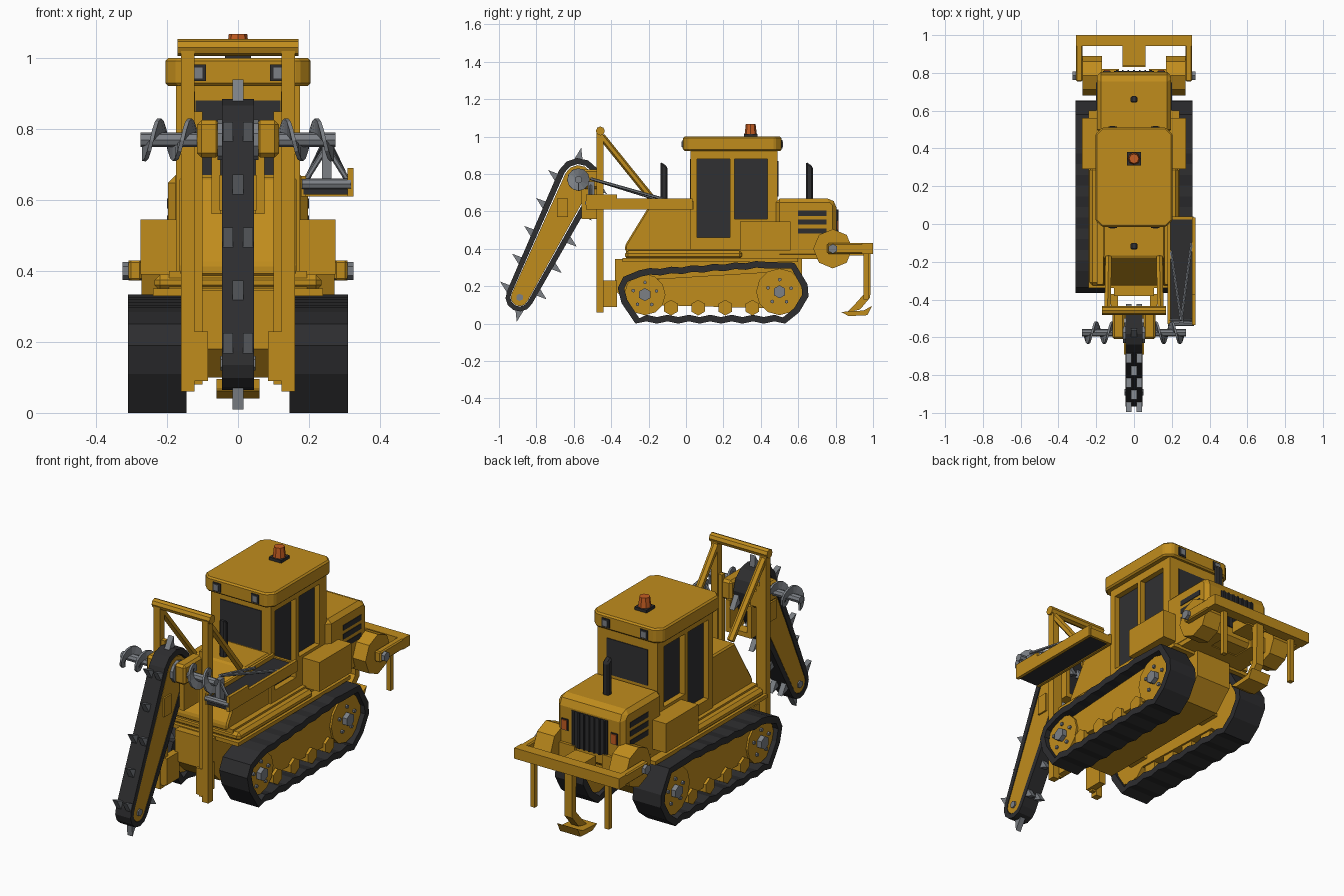
import bpy, bmesh, math
from mathutils import Vector

cube = bpy.data.objects.get("Cube")
if cube:
    bpy.data.objects.remove(cube, do_unlink=True)


def material(name, rgb):
    m = bpy.data.materials.new(name)
    m.use_nodes = True
    m.diffuse_color = (*rgb, 1)
    m.node_tree.nodes["Principled BSDF"].inputs["Base Color"].default_value = (*rgb, 1)
    return m


YELLOW = material("machine yellow", (0.53, 0.265, 0.012))
RUBBER = material("black rubber", (0.026, 0.026, 0.028))
GLASS = material("dark glass", (0.03, 0.03, 0.032))
STEEL = material("grey steel", (0.2, 0.215, 0.235))
ORANGE = material("beacon orange", (0.56, 0.11, 0.016))


def finish(name, bm, mat, bevel=0):
    bmesh.ops.recalc_face_normals(bm, faces=bm.faces)
    me = bpy.data.meshes.new(name)
    bm.to_mesh(me)
    bm.free()
    me.materials.append(mat)
    ob = bpy.data.objects.new(name, me)
    bpy.context.collection.objects.link(ob)
    if bevel:
        mod = ob.modifiers.new("chamfer", 'BEVEL')
        mod.width, mod.segments = bevel, 1
    return ob


def prism(name, pts, x0, x1, mat, bevel=0, corner=0):
    """Side profile of (y, z) points extruded across x; corner chamfers upright edges."""
    bm = bmesh.new()
    face = bm.faces.new([bm.verts.new((x0, y, z)) for y, z in pts])
    ext = bmesh.ops.extrude_face_region(bm, geom=[face])["geom"]
    bmesh.ops.translate(bm, vec=(x1 - x0, 0, 0),
                        verts=[v for v in ext if isinstance(v, bmesh.types.BMVert)])
    if corner:
        upright = [e for e in bm.edges if abs(e.verts[0].co.z - e.verts[1].co.z) > 0.01]
        bmesh.ops.bevel(bm, geom=upright, offset=corner, segments=1, affect='EDGES')
    return finish(name, bm, mat, bevel)


def box(name, x, y, z, mat=YELLOW, bevel=0, corner=0):
    pts = [(y[0], z[0]), (y[1], z[0]), (y[1], z[1]), (y[0], z[1])]
    return prism(name, pts, x[0], x[1], mat, bevel, corner)


def pair(name, x, y, z, mat=YELLOW, bevel=0):
    for s, side in ((1, "left"), (-1, "right")):
        box(f"{side}_{name}", (s * x[0], s * x[1]), y, z, mat, bevel)


def rod(name, a, b, r, mat, n=8, r2=None):
    a, b = Vector(a), Vector(b)
    bm = bmesh.new()
    bmesh.ops.create_cone(bm, cap_ends=True, segments=n, radius1=r,
                          radius2=r if r2 is None else r2, depth=(b - a).length)
    rot = (b - a).to_track_quat('Z', 'Y').to_matrix()
    bmesh.ops.rotate(bm, verts=bm.verts, matrix=rot)
    bmesh.ops.translate(bm, verts=bm.verts, vec=(a + b) / 2)
    return finish(name, bm, mat)


def ring(name, outer, inner, x0, x1, mat):
    """Closed belt between two matching (y, z) loops."""
    bm = bmesh.new()
    loops = [[bm.verts.new((x, y, z)) for y, z in p]
             for p, x in ((outer, x0), (outer, x1), (inner, x1), (inner, x0))]
    for k in range(4):
        a, b = loops[k], loops[(k + 1) % 4]
        for i in range(len(a)):
            bm.faces.new((a[i - 1], a[i], b[i], b[i - 1]))
    return finish(name, bm, mat)


def inset(pts, d):
    """Move a clockwise loop inward by d."""
    out = []
    for i, p in enumerate(pts):
        t = (Vector(pts[(i + 1) % len(pts)]) - Vector(pts[i - 1])).normalized()
        out.append((p[0] + t.y * d, p[1] - t.x * d))
    return out


# Crawler tracks
top = [(-0.25 + 0.68 * i / 12, 0.285 + 0.045 * i / 12 + 0.008 * (i % 2)) for i in range(13)]
bottom = [(0.53 - 0.8 * i / 14, 0.012 * (i % 2)) for i in range(15)]
track = [(-0.365, 0.19), (-0.335, 0.25)] + top + [(0.58, 0.325), (0.65, 0.21), (0.655, 0.145),
         (0.605, 0.06)] + bottom + [(-0.345, 0.11)]
frame = [(-0.2, 0.1), (-0.22, 0.235), (0.43, 0.275), (0.5, 0.08)]
for s, side in ((1, "left"), (-1, "right")):
    ring(side + "_track", track, inset(track, 0.035), s * 0.145, s * 0.31, RUBBER)
    prism(side + "_track_frame", frame, s * 0.16, s * 0.275, YELLOW)
    for end, y, z, r in (("front", -0.22, 0.155, 0.11), ("rear", 0.5, 0.17, 0.125)):
        rod(f"{side}_{end}_wheel", (s * 0.16, y, z), (s * 0.285, y, z), r, YELLOW, 12)
        rod(f"{side}_{end}_hub", (s * 0.28, y, z), (s * 0.31, y, z), 0.035, STEEL, 6)
        for k in range(5):
            a = math.tau * k / 5 + 0.3
            p = (y + 0.065 * math.cos(a), z + 0.065 * math.sin(a))
            rod(f"{side}_{end}_bolt", (s * 0.28, *p), (s * 0.295, *p), 0.01, STEEL, 6)
    for k in range(4):
        y = -0.08 + 0.145 * k
        rod(side + "_roller", (s * 0.17, y, 0.085), (s * 0.29, y, 0.085), 0.042, YELLOW, 6)

# Hull and decks
prism("hull", [(-0.38, 0.345), (-0.38, 0.18), (-0.3, 0.1), (0.52, 0.1), (0.62, 0.2),
               (0.62, 0.345)], -0.105, 0.105, YELLOW)
for y in (-0.15, 0.4):
    box("axle_beam", (-0.18, 0.18), (y - 0.06, y + 0.06), (0.13, 0.24))
box("deck", (-0.24, 0.24), (-0.34, 0.6), (0.33, 0.35))
box("body_base", (-0.195, 0.195), (-0.32, 0.7), (0.345, 0.4))
box("body_ledge", (-0.235, 0.235), (-0.325, 0.3), (0.345, 0.39), bevel=0.015)
pair("side_tank", (0.16, 0.275), (0.29, 0.56), (0.39, 0.545))

# Front and rear hoods
prism("front_hood", [(-0.325, 0.385), (-0.325, 0.42), (-0.175, 0.665), (0.04, 0.665),
                     (0.04, 0.385)], -0.165, 0.165, YELLOW, 0.008)
prism("engine_hood", [(0.48, 0.35), (0.48, 0.67), (0.775, 0.67), (0.805, 0.64),
                      (0.805, 0.35)], -0.197, 0.197, YELLOW, 0.025)
for z in (0.495, 0.543, 0.59):
    pair("vent", (0.19, 0.2), (0.6, 0.75), (z - 0.014, z + 0.014), RUBBER)
box("grille", (-0.105, 0.105), (0.8, 0.81), (0.42, 0.61), RUBBER)
for k in range(7):
    x = -0.09 + 0.03 * k
    box("grille_bar", (x - 0.004, x + 0.004), (0.808, 0.816), (0.42, 0.61), GLASS)
pair("tail_lamp_frame", (0.125, 0.165), (0.803, 0.81), (0.495, 0.555), RUBBER)
pair("tail_light", (0.13, 0.16), (0.803, 0.815), (0.5, 0.55), ORANGE)
for y in (-0.118, 0.66):
    prism("exhaust", [(y - 0.018, 0.65), (y + 0.018, 0.65), (y + 0.018, 0.84),
                      (y - 0.018, 0.865)], -0.018, 0.018, RUBBER, 0.008)

# Cab with recessed side windows between posts
box("cab_core", (-0.14, 0.14), (0.025, 0.49), (0.39, 0.94))
for y, z in (((0.025, 0.06), (0.39, 0.94)), ((0.235, 0.26), (0.39, 0.94)),
             ((0.435, 0.49), (0.39, 0.94)), ((0.06, 0.235), (0.39, 0.46)),
             ((0.26, 0.435), (0.39, 0.56)), ((0.06, 0.435), (0.88, 0.94))):
    pair("cab_frame", (0.135, 0.175), y, z)
pair("door_window", (0.137, 0.145), (0.06, 0.235), (0.46, 0.88), GLASS)
pair("rear_side_window", (0.137, 0.145), (0.26, 0.435), (0.56, 0.88), GLASS)
box("windshield", (-0.12, 0.12), (0.021, 0.029), (0.67, 0.88), GLASS)
box("rear_window", (-0.12, 0.12), (0.486, 0.494), (0.68, 0.87), GLASS)
box("roof", (-0.205, 0.205), (-0.015, 0.51), (0.922, 1.0), bevel=0.008, corner=0.035)
for y, d in ((-0.015, -1), (0.51, 1)):
    pair("lamp_housing", (0.09, 0.135), sorted((y - d * 0.01, y + d * 0.005)), (0.935, 0.982), RUBBER)
    pair("lamp_lens", (0.1, 0.128), sorted((y, y + d * 0.008)), (0.943, 0.974), STEEL)
box("beacon_base", (-0.036, 0.036), (0.31, 0.382), (0.995, 1.015), RUBBER)
rod("beacon", (0, 0.346, 1.01), (0, 0.346, 1.068), 0.033, ORANGE, 8, 0.026)

# Front mast
pair("mast_post", (0.122, 0.16), (-0.478, -0.44), (0.06, 1.03))
rod("mast_crossbar", (-0.17, -0.458, 1.03), (0.17, -0.458, 1.03), 0.024, YELLOW, 8)
pair("mast_rail", (0.1, 0.122), (-0.47, -0.445), (0.08, 0.85))
pair("mast_foot", (0.085, 0.122), (-0.475, -0.37), (0.09, 0.23))
pair("carriage", (0.05, 0.115), (-0.61, -0.45), (0.72, 0.825), bevel=0.012)
pair("carriage_arm", (0.05, 0.075), (-0.56, -0.44), (0.56, 0.73))
box("carriage_plate", (-0.06, 0.06), (-0.5, -0.44), (0.56, 0.585))
for s in (-1, 1):
    rod("mast_strut", (s * 0.14, -0.45, 1.0), (s * 0.135, -0.18, 0.665), 0.019, YELLOW, 6)

# Digging boom with toothed chain
low, high = Vector((-0.89, 0.14)), Vector((-0.575, 0.77))
lean = math.atan2(high.y - low.y, high.x - low.x)


def loop(r_low, r_high, n=7):
    pts = []
    for c, r, start in ((high, r_high, lean + math.pi / 2), (low, r_low, lean - math.pi / 2)):
        for i in range(n):
            a = start - math.pi * i / (n - 1)
            pts.append((c.x + r * math.cos(a), c.y + r * math.sin(a)))
    return pts


def tooth(base, out, wide):
    along = Vector((out.y, -out.x))
    tri = [base - along * 0.025 - out * 0.01, base + along * 0.022 - out * 0.01,
           base + out * 0.055 + along * 0.015]
    for x0, x1 in (((-0.042, -0.014), (0.014, 0.042)) if wide else ((-0.015, 0.015),)):
        prism("chain_tooth", tri, x0, x1, STEEL)


ring("digging_chain", loop(0.075, 0.115), loop(0.049, 0.083), -0.045, 0.045, RUBBER)
prism("boom", loop(0.047, 0.077), -0.043, 0.043, YELLOW)
pair("boom_plate", (0.04, 0.052), (-0.69, -0.63), (0.57, 0.67))
rod("boom_hub", (-0.058, *high), (0.058, *high), 0.057, STEEL, 10)
rod("boom_tip_bolt", (-0.05, *low), (0.05, *low), 0.02, STEEL, 6)
for s, first in ((1, 0.02), (-1, 0.1)):
    n = Vector((math.cos(lean + s * math.pi / 2), math.sin(lean + s * math.pi / 2)))
    for k in range(5):
        t = first + 0.23 * k
        tooth(low.lerp(high, t) + n * (0.075 + 0.04 * t), n, k % 2 == 0)
tooth(high + Vector((0, 0.115)), Vector((0, 1)), False)
tooth(low + Vector((0, -0.075)), Vector((0, -1)), False)

# Spoil augers
rod("auger_shaft", (-0.275, *high), (0.275, *high), 0.02, STEEL, 8)
for s, side in ((1, "left"), (-1, "right")):
    bm = bmesh.new()
    prev = None
    for i in range(22):
        a = math.tau * i / 12
        x = s * (0.12 + 0.15 * i / 21)
        cur = [bm.verts.new((x, high.x + r * math.cos(a), high.y + r * math.sin(a)))
               for r in (0.015, 0.06)]
        if prev:
            bm.faces.new((prev[0], prev[1], cur[1], cur[0]))
        prev = cur
    blade = finish(side + "_auger_blade", bm, STEEL)
    blade.modifiers.new("thickness", 'SOLIDIFY').thickness = 0.011

# Side conveyor
box("conveyor_belt", (0.185, 0.315), (-0.53, 0.035), (0.615, 0.648), RUBBER)
box("conveyor_outer_rail", (0.308, 0.325), (-0.53, 0.035), (0.61, 0.668))
box("conveyor_outer_end", (0.308, 0.325), (-0.535, -0.37), (0.61, 0.69))
box("conveyor_inner_rail", (0.178, 0.192), (-0.53, 0.035), (0.61, 0.668))
box("conveyor_end_lip", (0.185, 0.315), (0.025, 0.04), (0.61, 0.655))
rod("conveyor_roller", (0.18, -0.525, 0.645), (0.318, -0.525, 0.645), 0.016, STEEL, 8)
box("conveyor_post", (0.237, 0.263), (-0.525, -0.49), (0.63, 0.76), STEEL)
for x, y in ((0.195, -0.14), (0.305, -0.1)):
    rod("conveyor_stay", (0.25, -0.51, 0.775), (x, y, 0.66), 0.008, STEEL, 6)
for x in (0.19, 0.31):
    rod("conveyor_brace", (0.25, -0.51, 0.75), (x, -0.51, 0.655), 0.008, STEEL, 6)

# Rear hitch and ripper
for s, side in ((1, "left"), (-1, "right")):
    rod(side + "_hitch_drum", (s * 0.17, 0.785, 0.4), (s * 0.272, 0.785, 0.4), 0.105, YELLOW, 8)
    rod(side + "_hitch_pin", (s * 0.27, 0.785, 0.4), (s * 0.325, 0.785, 0.4), 0.026, STEEL, 6)
pair("hitch_bracket", (0.08, 0.19), (0.66, 0.82), (0.345, 0.43))
pair("hitch_arm", (0.272, 0.308), (0.755, 1.0), (0.373, 0.43), bevel=0.006)
box("hitch_beam", (-0.308, 0.308), (0.942, 1.0), (0.373, 0.43))
box("ripper_mount", (-0.06, 0.06), (0.84, 0.96), (0.365, 0.425))
pair("side_tine", (0.205, 0.23), (0.95, 0.975), (0.13, 0.38))
prism("ripper_shank", [(0.95, 0.38), (0.987, 0.38), (0.985, 0.14), (0.93, 0.075), (0.86, 0.06),
                       (0.9, 0.1), (0.953, 0.16)], -0.022, 0.022, YELLOW)
prism("ripper_share", [(0.83, 0.062), (0.87, 0.04), (0.97, 0.045), (0.995, 0.095),
                       (0.95, 0.07), (0.87, 0.065)], -0.06, 0.06, YELLOW)
